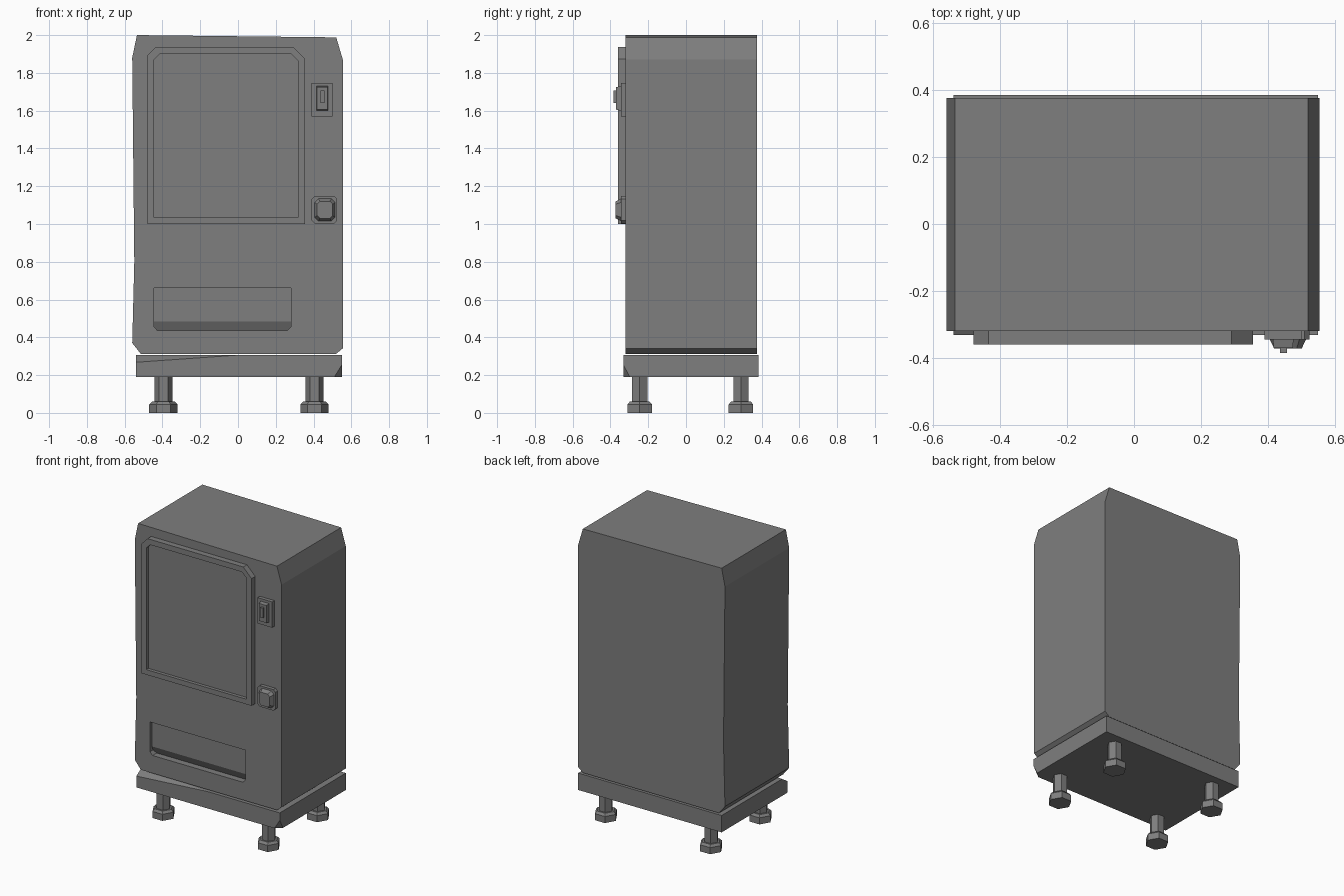
import bpy, bmesh, math
from mathutils import Vector

cube = bpy.data.objects.get("Cube")
if cube:
    bpy.data.objects.remove(cube, do_unlink=True)

grey = bpy.data.materials.new("Plain grey")
grey.use_nodes = True
colour = (0.21, 0.21, 0.21, 1)
grey.diffuse_color = colour
grey.node_tree.nodes["Principled BSDF"].inputs["Base Color"].default_value = colour


def finish(name, bm):
    bmesh.ops.recalc_face_normals(bm, faces=bm.faces)
    mesh = bpy.data.meshes.new(name)
    bm.to_mesh(mesh)
    bm.free()
    mesh.materials.append(grey)
    obj = bpy.data.objects.new(name, mesh)
    bpy.context.collection.objects.link(obj)
    return obj


def prism_mesh(outline, front, back, taper=1.0):
    """Extrude an x-z outline along y; taper shrinks the front end."""
    bm = bmesh.new()
    n = len(outline)
    cx = sum(p[0] for p in outline) / n
    cz = sum(p[1] for p in outline) / n
    a = [bm.verts.new((cx + (x - cx) * taper, front, cz + (z - cz) * taper)) for x, z in outline]
    b = [bm.verts.new((x, back, z)) for x, z in outline]
    bm.faces.new(a)
    bm.faces.new(b[::-1])
    for i in range(n):
        j = (i + 1) % n
        bm.faces.new((a[i], a[j], b[j], b[i]))
    return bm, b


def prism(name, outline, front, back, taper=1.0):
    return finish(name, prism_mesh(outline, front, back, taper)[0])


def panel(x0, x1, z0, z1, bottom=0, left=0, right=0):
    """Rectangle outline with optional cut corners."""
    pts = [(x0 + bottom, z0), (x1 - bottom, z0), (x1, z0 + bottom), (x1, z1 - right),
           (x1 - right, z1), (x0 + left, z1), (x0, z1 - left), (x0, z0 + bottom)]
    return list(dict.fromkeys(pts))


def carve(obj, cutter):
    cutter.hide_render = True
    mod = obj.modifiers.new("Carve", "BOOLEAN")
    mod.operation = "DIFFERENCE"
    mod.solver = "EXACT"
    mod.object = cutter
    bpy.context.view_layer.objects.active = obj
    bpy.ops.object.modifier_apply(modifier=mod.name)
    bpy.data.objects.remove(cutter, do_unlink=True)


# Cabinet with slightly uneven bevelled sides
cabinet = prism("cabinet", [
    (-0.515, 0.313), (0.52, 0.313), (0.555, 0.342), (0.555, 1.87), (0.52, 1.988),
    (-0.535, 2.0), (-0.56, 1.88), (-0.549, 0.8), (-0.56, 0.37)], -0.32, 0.377)

# Dispensing tray recess, its lower strip sloping inwards
tray = panel(-0.445, 0.28, 0.435, 0.66, bottom=0.02)
tray.insert(3, (0.28, 0.485))
tray.insert(6, (-0.445, 0.485))
bm, back = prism_mesh(tray, -0.4, -0.30)
bmesh.ops.connect_verts(bm, verts=[back[3], back[6]])
for v in back:
    v.co.y += max(0, 0.485 - v.co.z) * 0.5
carve(cabinet, finish("tray_cutter", bm))

# Display window frame and recessed pane
frame = prism("window_frame", panel(-0.48, 0.355, 1.0, 1.937, left=0.045, right=0.063), -0.36, -0.318)
carve(frame, prism("pane_cutter", panel(-0.445, 0.318, 1.035, 1.90, left=0.03, right=0.035), -0.4, -0.337))

# Coin slot
prism("coin_plate", panel(0.39, 0.50, 1.57, 1.747), -0.345, -0.318)
prism("coin_bezel", panel(0.415, 0.477, 1.60, 1.73), -0.37, -0.343, 0.92)
prism("coin_slot", panel(0.437, 0.458, 1.64, 1.707), -0.385, -0.367)

# Change return
prism("return_plate", panel(0.39, 0.525, 1.003, 1.147, 0.015, 0.015, 0.015), -0.345, -0.318)
prism("return_cover", panel(0.405, 0.515, 1.015, 1.135, 0.02, 0.02, 0.02), -0.372, -0.343, 0.75)

# Plinth with two chipped corners
bm, _ = prism_mesh(panel(-0.54, 0.55, 0.19, 0.306), -0.332, 0.385)
chips = [((-0.54, -0.332, 0.268), (0.0, -0.332, 0.306), (-0.54, -0.27, 0.306)),
         ((0.51, -0.332, 0.19), (0.55, -0.332, 0.255), (0.55, -0.297, 0.19))]
centre = Vector((0, 0, 0.25))
for a, b, c in [[Vector(p) for p in chip] for chip in chips]:
    normal = (b - a).cross(c - a).normalized()
    if normal.dot(centre - a) > 0:
        normal.negate()
    bmesh.ops.bisect_plane(bm, geom=bm.verts[:] + bm.edges[:] + bm.faces[:], dist=1e-5,
                           plane_co=a, plane_no=normal, clear_outer=True)
    bmesh.ops.holes_fill(bm, edges=[e for e in bm.edges if e.is_boundary], sides=0)
finish("plinth", bm)


# Four hexagonal levelling feet
def hex_cone(bm, x, y, z0, z1, r0, r1):
    made = bmesh.ops.create_cone(bm, cap_ends=True, segments=6, radius1=r0, radius2=r1, depth=z1 - z0)
    for v in made["verts"]:
        v.co = Vector((v.co.y + x, v.co.x + y, v.co.z + (z0 + z1) / 2))


for side, x in (("right", -0.395), ("left", 0.405)):
    for end, y in (("front", -0.245), ("back", 0.291)):
        bm = bmesh.new()
        hex_cone(bm, x, y, 0, 0.045, 0.075, 0.075)
        hex_cone(bm, x, y, 0.045, 0.06, 0.075, 0.06)
        hex_cone(bm, x, y, 0.05, 0.195, 0.047, 0.047)
        finish(f"{end}_{side}_foot", bm)
